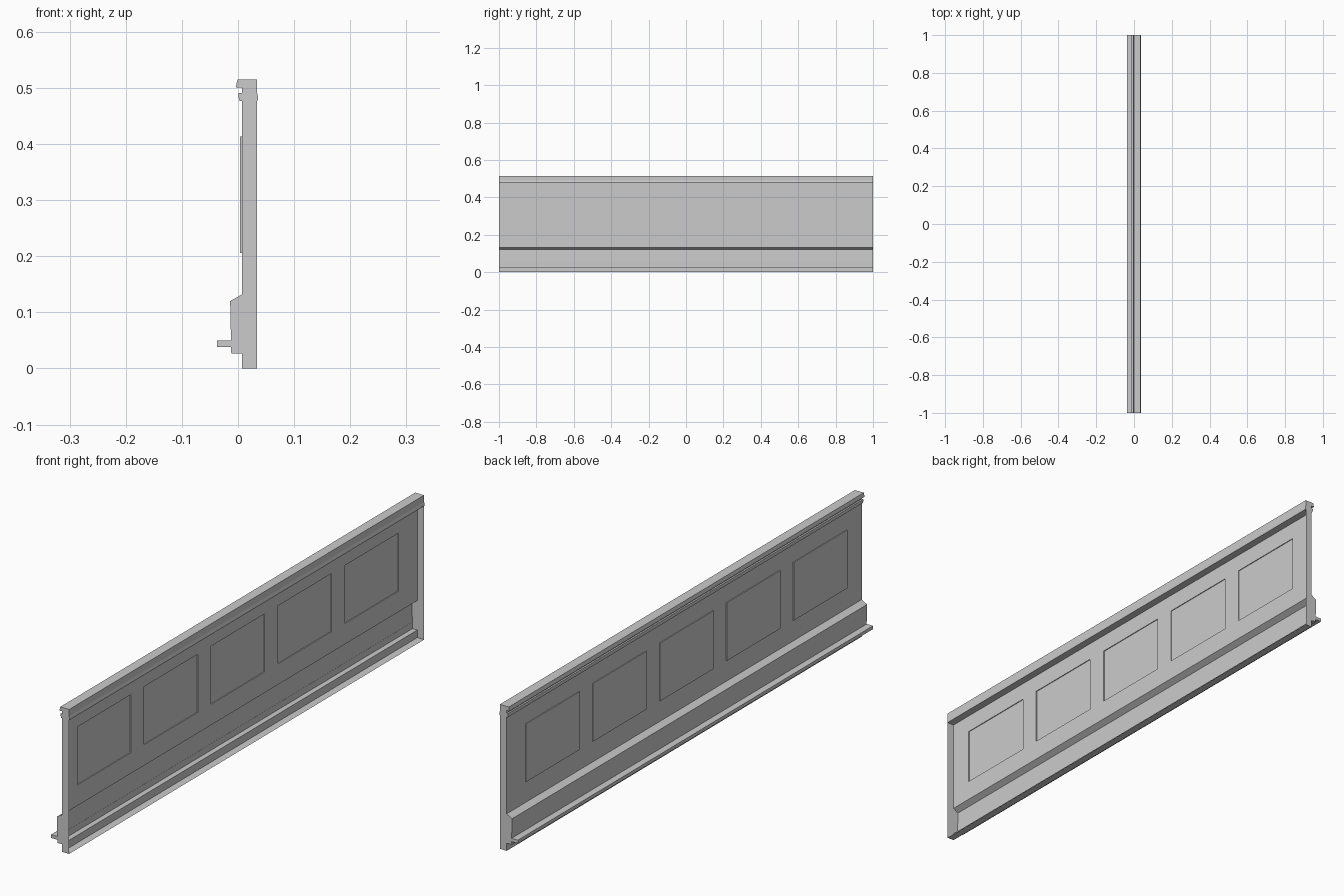
import bpy, bmesh
from mathutils import Vector

if "Cube" in bpy.data.objects:
    bpy.data.objects.remove(bpy.data.objects["Cube"])

BACK, FRONT = 0.007, 0.034      # x of the thin sheet and of the open rim
WALL_TOP = 0.48


def finish(bm, name):
    bmesh.ops.remove_doubles(bm, verts=bm.verts, dist=1e-5)
    bmesh.ops.recalc_face_normals(bm, faces=bm.faces)
    mesh = bpy.data.meshes.new(name)
    bm.to_mesh(mesh)
    bm.free()
    obj = bpy.data.objects.new(name, mesh)
    bpy.context.collection.objects.link(obj)
    return obj


def strip(bm, profile, closed=False):
    """Sweep an x-z profile along the whole length in y."""
    a = [bm.verts.new((x, -1, z)) for x, z in profile]
    b = [bm.verts.new((x, 1, z)) for x, z in profile]
    n = len(profile)
    for i in range(n if closed else n - 1):
        j = (i + 1) % n
        bm.faces.new((a[i], a[j], b[j], b[i]))
    return a, b


def end_caps(bm, profile):
    for y in (-1, 1):
        bm.faces.new([bm.verts.new((x, y, z)) for x, z in profile])


def solid(name, profile):
    bm = bmesh.new()
    a, b = strip(bm, profile, closed=True)
    bm.faces.new(a)
    bm.faces.new(b)
    return finish(bm, name)


# Thin wall sheet with five shallow pressed panels, open on the +x side
bm = bmesh.new()
y_cuts = [-1.0]
for i in range(5):
    y0 = -0.915 + i * 0.3768
    y_cuts += [y0, y0 + 0.302]
y_cuts.append(1.0)
z_cuts = [0.132, 0.206, 0.413, WALL_TOP]
grid = [[bm.verts.new((BACK, y, z)) for z in z_cuts] for y in y_cuts]
panels = []
for i in range(len(y_cuts) - 1):
    for j in range(3):
        f = bm.faces.new((grid[i][j], grid[i][j + 1],
                          grid[i + 1][j + 1], grid[i + 1][j]))
        if j == 1 and i % 2 == 1:
            panels.append(f)
bmesh.ops.inset_individual(bm, faces=panels, thickness=0.0005, depth=0)
for f in panels:
    bmesh.ops.translate(bm, verts=f.verts, vec=Vector((-0.003, 0, 0)))

# Bottom return and end caps of the wall
strip(bm, [(FRONT, 0), (BACK, 0), (BACK, 0.027)])
end_caps(bm, [(BACK, 0), (FRONT, 0), (FRONT, WALL_TOP), (BACK, WALL_TOP)])
finish(bm, "wall_shell")

# Hollow skirting board bulging out to -x
bm = bmesh.new()
skirting = [(BACK, 0.027), (-0.012, 0.027), (-0.014, 0.12), (BACK, 0.132)]
strip(bm, skirting)
end_caps(bm, skirting)
finish(bm, "skirting_board")

# Narrow ledge on the skirting
solid("skirting_ledge", [(-0.037, 0.038), (-0.012, 0.038),
                         (-0.012, 0.05), (-0.037, 0.05)])

# Top mouldings
solid("lower_moulding", [(0.003, 0.477), (0.035, 0.477), (0.036, 0.483),
                         (0.034, 0.491), (0.001, 0.491), (0.001, 0.483)])
solid("moulding_neck", [(BACK, 0.491), (FRONT, 0.491),
                        (FRONT, 0.501), (BACK, 0.501)])
solid("top_cap", [(-0.004, 0.501), (FRONT, 0.501),
                  (FRONT, 0.515), (-0.001, 0.515)])
